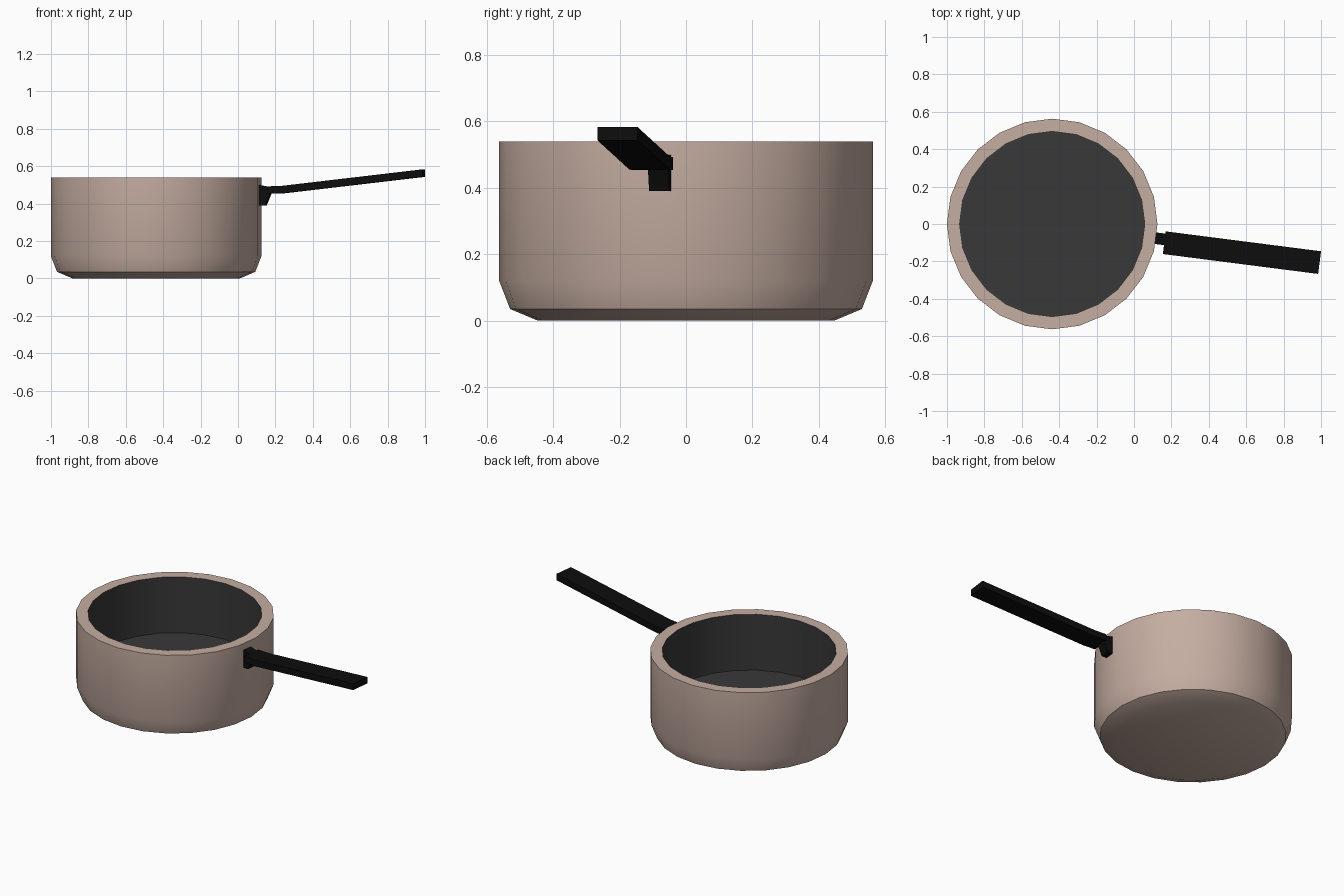
import bpy, bmesh, math
from mathutils import Vector

if "Cube" in bpy.data.objects:
    bpy.data.objects.remove(bpy.data.objects["Cube"])


def material(name, rgb):
    m = bpy.data.materials.new(name)
    m.diffuse_color = (*rgb, 1)
    m.use_nodes = True
    m.node_tree.nodes["Principled BSDF"].inputs["Base Color"].default_value = m.diffuse_color
    return m


copper = material("dusty copper", (0.56, 0.42, 0.36))
coating = material("dark coating", (0.04, 0.04, 0.04))
black = material("black plastic", (0.004, 0.004, 0.004))


def make_object(name, bm, mats, smooth=False):
    bmesh.ops.recalc_face_normals(bm, faces=bm.faces)
    me = bpy.data.meshes.new(name)
    bm.to_mesh(me)
    bm.free()
    for m in mats:
        me.materials.append(m)
    ob = bpy.data.objects.new(name, me)
    bpy.context.collection.objects.link(ob)
    if smooth:
        bpy.ops.object.select_all(action='DESELECT')
        ob.select_set(True)
        bpy.context.view_layer.objects.active = ob
        bpy.ops.object.shade_smooth_by_angle(angle=math.radians(30))
    return ob


# Pot body: lathed profile (radius, z), outside up, over the rim and down inside
SIDES = 24
CENTRE_X = -0.4375
profile = [(0.447, 0), (0.53, 0.035), (0.563, 0.12), (0.563, 0.54),
           (0.495, 0.54), (0.495, 0.19)]
bm = bmesh.new()
rings = []
for r, z in profile:
    rings.append([bm.verts.new((CENTRE_X + r * math.cos(2 * math.pi * i / SIDES),
                                r * math.sin(2 * math.pi * i / SIDES), z))
                  for i in range(SIDES)])
for k in range(len(rings) - 1):
    lo, hi = rings[k], rings[k + 1]
    for i in range(SIDES):
        j = (i + 1) % SIDES
        f = bm.faces.new((lo[i], lo[j], hi[j], hi[i]))
        f.material_index = 1 if k == 4 else 0      # inner wall is coated
bm.faces.new(rings[0])
bm.faces.new(rings[-1]).material_index = 1         # inner floor is coated
make_object("pot", bm, [copper, coating], smooth=True)


# Handle parts: side profile (distance, z) extruded across the handle direction
def extruded(name, origin, points, width):
    a = math.radians(-7.3)
    along = Vector((math.cos(a), math.sin(a), 0))
    across = Vector((-math.sin(a), math.cos(a), 0)) * width / 2
    base = Vector((*origin, 0))
    bm = bmesh.new()
    left, right = ([bm.verts.new(base + along * s + Vector((0, 0, z)) + across * side)
                    for s, z in points] for side in (1, -1))
    bm.faces.new(left)
    bm.faces.new(right[::-1])
    for i in range(len(points)):
        j = (i + 1) % len(points)
        bm.faces.new((left[i], right[i], right[j], left[j]))
    return make_object(name, bm, [black])


extruded("handle_bracket", (0.115, -0.076),
         [(-0.008, 0.39), (0.035, 0.39), (0.062, 0.455), (0.062, 0.488), (-0.008, 0.50)], 0.062)
extruded("handle_grip", (0.162, -0.10),
         [(0, 0.453), (0.08, 0.455), (0.837, 0.543), (0.837, 0.583), (0.08, 0.495), (0, 0.492)], 0.122)
